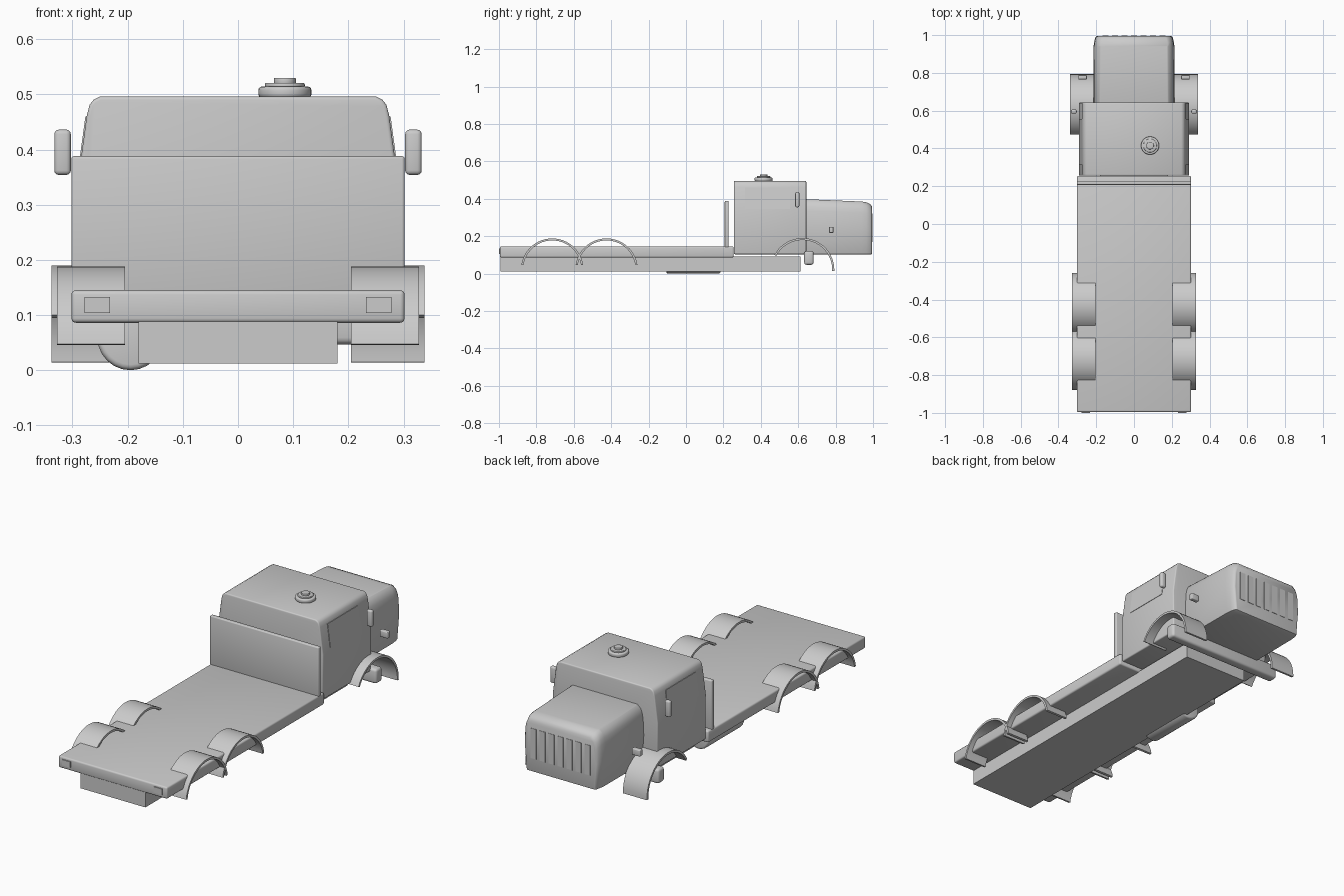
import bpy, bmesh, math
from mathutils import Vector

if "Cube" in bpy.data.objects:
    bpy.data.objects.remove(bpy.data.objects["Cube"])


def finish(name, bm, bevel=0.0, seg=3):
    bmesh.ops.recalc_face_normals(bm, faces=bm.faces)
    me = bpy.data.meshes.new(name)
    bm.to_mesh(me)
    bm.free()
    ob = bpy.data.objects.new(name, me)
    bpy.context.collection.objects.link(ob)
    bpy.ops.object.select_all(action='DESELECT')
    ob.select_set(True)
    bpy.context.view_layer.objects.active = ob
    if bevel:
        m = ob.modifiers.new("bevel", 'BEVEL')
        m.width, m.segments, m.limit_method = bevel, seg, 'ANGLE'
        m.angle_limit = math.radians(40)
        bpy.ops.object.modifier_apply(modifier=m.name)
    bpy.ops.object.shade_smooth_by_angle(angle=math.radians(35))
    return ob


def loft(name, rings, bevel=0.0, seg=3):
    bm = bmesh.new()
    vs = [[bm.verts.new(p) for p in r] for r in rings]
    n = len(rings[0])
    for a, b in zip(vs, vs[1:]):
        for i in range(n):
            j = (i + 1) % n
            bm.faces.new((a[i], a[j], b[j], b[i]))
    bm.faces.new(vs[0])
    bm.faces.new(vs[-1][::-1])
    return finish(name, bm, bevel, seg)


def box(name, x0, x1, y0, y1, z0, z1, bevel=0.0):
    rings = [[(x0, y, z0), (x1, y, z0), (x1, y, z1), (x0, y, z1)] for y in (y0, y1)]
    return loft(name, rings, bevel)


def section(half, y):
    # symmetric outline from its right-hand half of (x, z) points
    return [(x, y, z) for x, z in half] + [(-x, y, z) for x, z in reversed(half)]


def fender(name, s, x0, x1, cy, cz, r, a0, a1, t=0.011, n=24):
    angs = [math.radians(a0 + (a1 - a0) * i / n) for i in range(n + 1)]
    prof = [(cy + r * math.cos(a), cz + r * math.sin(a)) for a in angs]
    prof += [(cy + (r - t) * math.cos(a), cz + (r - t) * math.sin(a)) for a in reversed(angs)]
    bm = bmesh.new()
    A = [bm.verts.new((s * x0, y, z)) for y, z in prof]
    B = [bm.verts.new((s * x1, y, z)) for y, z in prof]
    m = len(prof)
    for i in range(m):
        j = (i + 1) % m
        bm.faces.new((A[i], A[j], B[j], B[i]))
    for i in range(n):
        for V in (A, B):
            bm.faces.new((V[i], V[i + 1], V[m - 2 - i], V[m - 1 - i]))
    return finish(name, bm)


def disc(name, x, y, z0, z1, r, bevel):
    rings = [[(x + r * math.cos(k * math.tau / 32), y + r * math.sin(k * math.tau / 32), z)
              for k in range(32)] for z in (z0, z1)]
    return loft(name, rings, bevel)


# chassis, cargo bed and headboard
box("chassis", -0.18, 0.18, -0.992, 0.612, 0.012, 0.09)
box("cargo_bed", -0.302, 0.302, -0.995, 0.255, 0.086, 0.145, 0.008)
box("headboard", -0.302, 0.302, 0.207, 0.228, 0.14, 0.388, 0.005)

# cab with tapered sides and sloped roof edges
cab = [(0.29, 0.103), (0.292, 0.33), (0.274, 0.462), (0.269, 0.481), (0.262, 0.49), (0.25, 0.496)]
loft("cab", [section(cab, 0.256), section(cab, 0.643)], 0.006)

# hood, sloping down to a rounded nose
hood = [(0.205, 0.103), (0.216, 0.25), (0.212, 0.335), (0.207, 0.36), (0.198, 0.382), (0.18, 0.398)]


def hood_ring(y, drop, narrow):
    return section([(x - narrow, z - drop * (z - 0.103) / 0.295) for x, z in hood], y)


loft("hood", [hood_ring(0.63, 0, 0), hood_ring(0.94, 0.013, 0.002), hood_ring(0.965, 0.017, 0.005),
              hood_ring(0.985, 0.027, 0.01), hood_ring(0.995, 0.04, 0.018)], 0.004, 2)

# grille slats
for i in range(7):
    x = -0.15 + i * 0.05
    box(f"grille_slat_{i + 1}", x - 0.016, x + 0.016, 0.98, 0.997, 0.17, 0.32)

# front bumper bar
box("front_bar", -0.325, 0.325, 0.632, 0.682, 0.047, 0.12, 0.012)

# fuel tank on the left side
tank = [[(-0.195 + 0.06 * math.cos(k * math.tau / 24), y, 0.06 + 0.06 * math.sin(k * math.tau / 24))
         for k in range(24)] for y in (-0.105, 0.185)]
loft("fuel_tank", tank, 0.01)

# roof hatch
disc("hatch_base", 0.085, 0.415, 0.494, 0.514, 0.048, 0.006)
disc("hatch_ring", 0.085, 0.415, 0.512, 0.521, 0.036, 0.003)
disc("hatch_cap", 0.085, 0.415, 0.519, 0.53, 0.02, 0.002)

for s, side in ((-1, "left"), (1, "right")):
    def sbox(name, x0, x1, *rest):
        a, b = sorted((s * x0, s * x1))
        box(f"{side}_{name}", a, b, *rest)

    # fenders
    fender(f"{side}_front_fender", s, 0.205, 0.338, 0.623, 0.02, 0.17, -2, 152)
    for cy, lab in ((-0.715, "rear"), (-0.425, "middle")):
        fender(f"{side}_{lab}_fender", s, 0.205, 0.328, cy, 0.021, 0.167, 9, 171)
    # mirror, marker light and tail light
    sbox("mirror", 0.303, 0.333, 0.584, 0.606, 0.354, 0.436, 0.008)
    sbox("marker_light", 0.25, 0.295, 0.765, 0.788, 0.218, 0.25, 0.004)
    sbox("tail_light", 0.232, 0.278, -1.0, -0.985, 0.104, 0.133)
    # side window panel following the cab's slope
    ring = [(s * x, y, z) for x, z in ((0.2915, 0.345), (0.2758, 0.46)) for y in (0.316, 0.556)]
    ring = [ring[0], ring[1], ring[3], ring[2]]
    loft(f"{side}_window", [[tuple(Vector(p) + Vector((s * d, 0, 0))) for p in ring] for d in (-0.01, 0.0008)])
